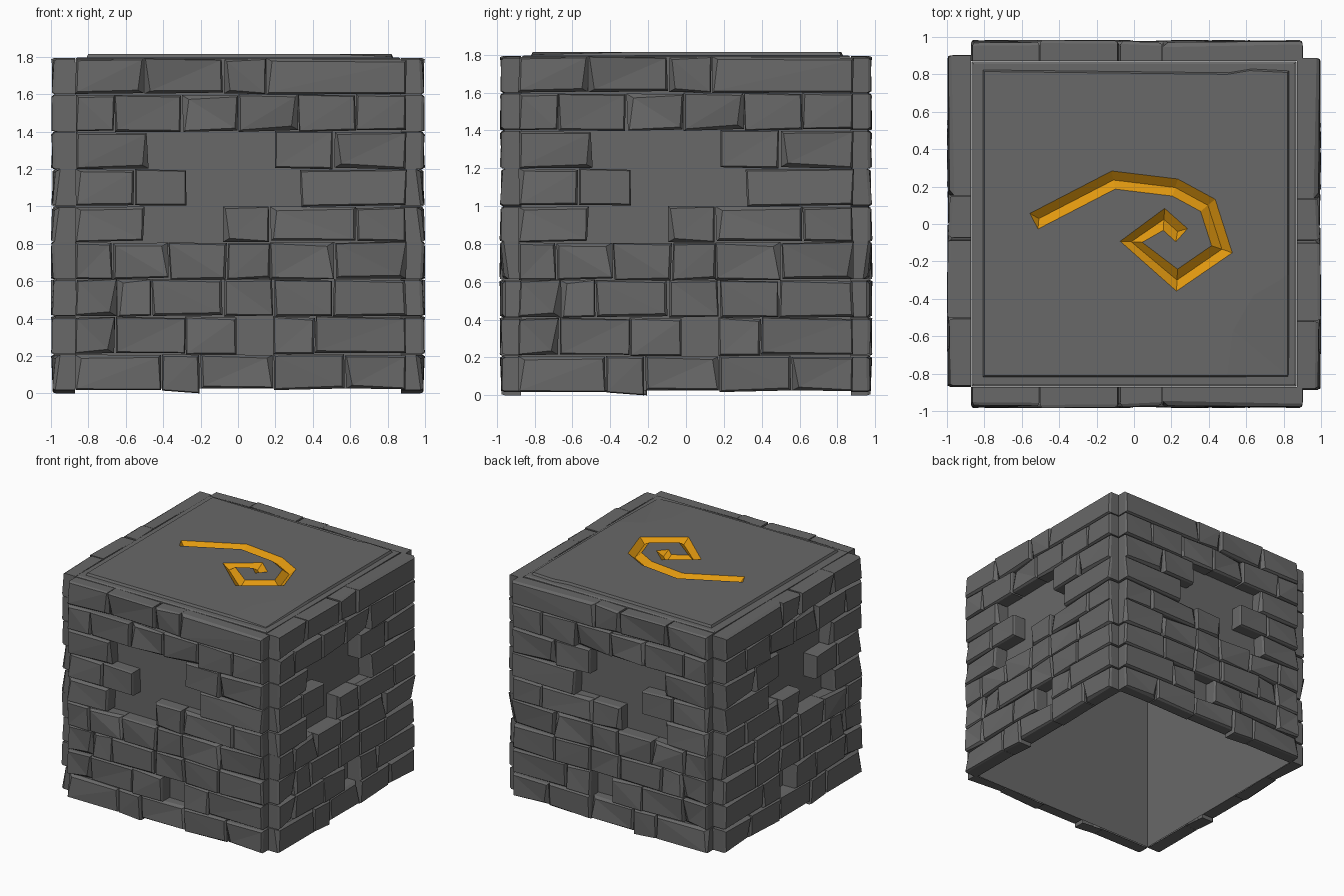
import bpy, bmesh, random
from mathutils import Vector

if "Cube" in bpy.data.objects:
    bpy.data.objects.remove(bpy.data.objects["Cube"])


def material(name, rgb):
    m = bpy.data.materials.new(name)
    m.diffuse_color = (*rgb, 1)
    m.use_nodes = True
    m.node_tree.nodes["Principled BSDF"].inputs["Base Color"].default_value = m.diffuse_color
    return m


STONE = material("dark grey stone", (0.138, 0.138, 0.138))
GOLD = material("amber gold", (0.76, 0.32, 0.005))


def finish(bm, name, mats):
    bmesh.ops.recalc_face_normals(bm, faces=bm.faces)
    me = bpy.data.meshes.new(name)
    bm.to_mesh(me)
    bm.free()
    for m in mats:
        me.materials.append(m)
    ob = bpy.data.objects.new(name, me)
    bpy.context.collection.objects.link(ob)
    return ob


def bridge(bm, a, b, closed=True):
    n = len(a)
    return [bm.faces.new((a[i], a[(i + 1) % n], b[(i + 1) % n], b[i]))
            for i in range(n if closed else n - 1)]


# brick courses from the bottom up: joints along the wall, indices of missing bricks
LEVELS = [0.02, 0.21, 0.41, 0.61, 0.81, 1.0, 1.2, 1.4, 1.6, 1.79]
COURSES = [
    ([-.87, -.41, -.2, .19, .57, .9], []),
    ([-.87, -.66, -.28, 0, .19, .41, .9], [3]),
    ([-.87, -.65, -.46, -.08, .19, .51, .9], []),
    ([-.87, -.67, -.37, -.06, .17, .52, .9], []),
    ([-.87, -.5, -.08, .17, .63, .9], [1]),
    ([-.87, -.55, -.27, .33, .9], [2]),
    ([-.87, -.48, .2, .51, .9], [1]),
    ([-.87, -.66, -.3, 0, .32, .63, .9], []),
    ([-.87, -.5, -.08, .15, .9], []),
]
CORE = .872


def brick(bm, place, u0, u1, z0, z1, outer, rnd, low):
    g, j = 0.003, lambda a: rnd.uniform(-a, a)
    base = [[u0 + g, z0 + g], [u1 - g, z0 + g], [u1 - g, z1 - g], [u0 + g, z1 - g]]
    base = [[u + j(.006), z + j(.006)] for u, z in base]
    if low:                      # the sagging brick that touches the ground
        base[0][1], base[1][1] = 0.015, 0.0
    else:
        for b in base:
            b[1] = min(max(b[1], 0.012), 1.793)
    cu, cz = (u0 + u1) / 2, (z0 + z1) / 2
    chip = rnd.randrange(4) if rnd.random() < .4 else -1
    rings = [[], [], []]
    for k, (u, z) in enumerate(base):
        su, sz = (1 if u < cu else -1), (1 if z < cz else -1)
        cut = .025 if k == chip else 0
        d = outer - rnd.uniform(0, .017) - cut * .5
        rings[0].append(bm.verts.new(place(u, CORE, z)))
        rings[1].append(bm.verts.new(place(u, d - .016 - cut * .4, z)))
        inset = rnd.uniform(.004, .014)
        rings[2].append(bm.verts.new(place(u + su * (inset + cut), d, z + sz * (inset + cut * .4))))
    bridge(bm, rings[0], rings[1])
    bridge(bm, rings[1], rings[2])
    a, b, c, d = rings[2]
    for tri in ([(a, b, c), (a, c, d)] if rnd.random() < .5 else [(a, b, d), (b, c, d)]):
        bm.faces.new(tri)


def wall(name, place, outer):
    rnd = random.Random(7)
    bm = bmesh.new()
    for r, (joints, missing) in enumerate(COURSES):
        for i in range(len(joints) - 1):
            if i not in missing:
                brick(bm, place, joints[i], joints[i + 1], LEVELS[r], LEVELS[r + 1],
                      outer, rnd, r == 0 and i == 1)
    finish(bm, name, [STONE])


# four walls: opposite sides mirror each other
wall("front_bricks", lambda u, d, z: (u, -d, z), 0.985)
wall("back_bricks", lambda u, d, z: (u, d, z), 0.985)
wall("right_bricks", lambda u, d, z: (d, u - .015, z), 1.0)
wall("left_bricks", lambda u, d, z: (-d, u, z), 1.0)

# hollow inner core, open at the bottom
bm = bmesh.new()
corners = [(-CORE, -CORE), (CORE, -CORE), (CORE, CORE), (-CORE, CORE)]
lo = [bm.verts.new((x, y, .025)) for x, y in corners]
hi = [bm.verts.new((x, y, 1.77)) for x, y in corners]
bridge(bm, lo, hi)
finish(bm, "core", [STONE])

# stepped frame around the top plate
bm = bmesh.new()
rings = []
for h, z in ((.87, 1.765), (.868, 1.79), (.855, 1.797), (.80, 1.797)):
    rings.append([bm.verts.new((sx * h, sy * h, z))
                  for sx, sy in ((-1, -1), (1, -1), (1, 1), (-1, 1))])
for a, b in zip(rings, rings[1:]):
    bridge(bm, a, b)
finish(bm, "top_frame", [STONE])

# top plate with chipped corner and a carved golden spiral groove
Z = 1.815
PATH = [(-.535, .015), (-.11, .235), (.22, .195), (.395, .10), (.47, -.135),
        (.23, -.30), (-.015, -.095), (.16, .025), (.255, -.06)]
path = [Vector(p) for p in PATH]


def side(w):
    out = []
    for i, p in enumerate(path):
        t0 = (p - path[max(i - 1, 0)]).normalized()
        t1 = (path[min(i + 1, len(path) - 1)] - p).normalized()
        t = (t0 + t1).normalized()
        n = Vector((-t.y, t.x))
        ref = t1 if t1.length else t0
        out.append(p + n * (w / max(.8, t.dot(ref))))
    return out


bm = bmesh.new()
edge = [(-.80, -.81), (.5, -.81), (.82, -.81), (.82, -.27), (.82, .81), (.62, .82),
        (.5, .80), (-.80, .815)]
foot = [bm.verts.new((x * 1.015, y * 1.015, 1.79)) for x, y in edge]
rim = [bm.verts.new((x, y, Z - (.014 if i == 2 else 0))) for i, (x, y) in enumerate(edge)]
bridge(bm, foot, rim)
crack = [bm.verts.new((x, y, Z)) for x, y in ((.53, -.57), (.64, -.38), (.78, -.30))]
for a, b in zip([rim[1], *crack], [*crack, rim[3]]):
    bm.faces.new((a, rim[2], b))
left = [bm.verts.new((p.x, p.y, Z)) for p in side(.047)]
right = [bm.verts.new((p.x, p.y, Z)) for p in side(-.047)]
outline = [rim[0], rim[1], *crack, *rim[3:]]
hole = left + right[::-1]
edges = []
for loop in (outline, hole):
    for a, b in zip(loop, loop[1:] + loop[:1]):
        edges.append(bm.edges.get((a, b)) or bm.edges.new((a, b)))
bmesh.ops.triangle_fill(bm, edges=edges, use_beauty=True, normal=(0, 0, 1))
bed = [bm.verts.new((p.x, p.y, Z - .04)) for p in path]
# pull the bed ends inward so both groove ends slope
for i, k in ((0, 1), (-1, -2)):
    v = (path[k] - path[i]).normalized() * .03
    bed[i].co += Vector((v.x, v.y, 0))
gold = bridge(bm, left, bed, False) + bridge(bm, bed, right, False)
gold += [bm.faces.new((left[0], bed[0], right[0])), bm.faces.new((left[-1], bed[-1], right[-1]))]
for f in gold:
    f.material_index = 1
finish(bm, "top_plate_with_spiral", [STONE, GOLD])
